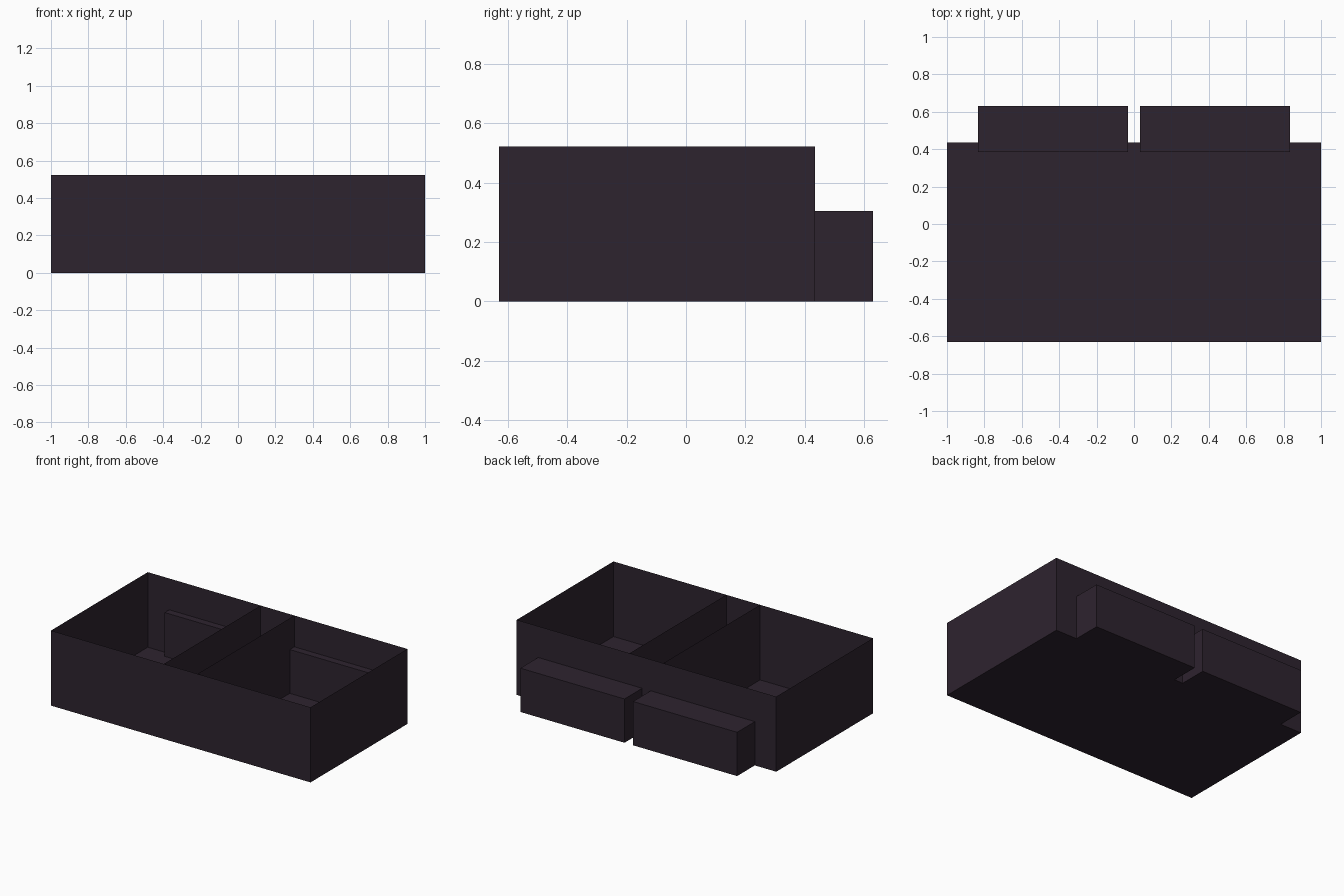
import bpy
import bmesh
from mathutils import Vector

cube = bpy.data.objects.get("Cube")
if cube:
    bpy.data.objects.remove(cube, do_unlink=True)

paint = bpy.data.materials.new("dark plum")
paint.use_nodes = True
COLOUR = (0.027, 0.017, 0.028, 1)
paint.diffuse_color = COLOUR
paint.node_tree.nodes["Principled BSDF"].inputs["Base Color"].default_value = COLOUR

FRONT, BACK, HEIGHT = -0.63, 0.435, 0.523


def add_object(name, bm):
    mesh = bpy.data.meshes.new(name)
    bm.to_mesh(mesh)
    bm.free()
    mesh.materials.append(paint)
    obj = bpy.data.objects.new(name, mesh)
    bpy.context.collection.objects.link(obj)
    return obj


def add_box(name, low, high, open_top=False):
    bm = bmesh.new()
    bmesh.ops.create_cube(bm, size=1)
    low, high = Vector(low), Vector(high)
    for v in bm.verts:
        v.co = [(a + b) / 2 + c * (b - a) for a, b, c in zip(low, high, v.co)]
    if open_top:
        top = [f for f in bm.faces if f.normal.z > 0.9]
        bmesh.ops.delete(bm, geom=top, context='FACES_ONLY')
    return add_object(name, bm)


def add_divider(name, x):
    # Thin upright sheet from the front wall to the back wall
    bm = bmesh.new()
    corners = [(x, FRONT, 0), (x, BACK, 0), (x, BACK, HEIGHT), (x, FRONT, HEIGHT)]
    bm.faces.new([bm.verts.new(c) for c in corners])
    return add_object(name, bm)


# Open tray with thin walls
add_box("tray", (-1, FRONT, 0), (1, BACK, HEIGHT), open_top=True)

# Dividers and the blocks that pass through the back wall
for side, sign in (("left", 1), ("right", -1)):
    add_divider(side + "_divider", sign * 0.13)
    x1, x2 = sorted((sign * 0.033, sign * 0.835))
    add_box(side + "_back_block", (x1, 0.385, 0), (x2, 0.63, 0.305))
